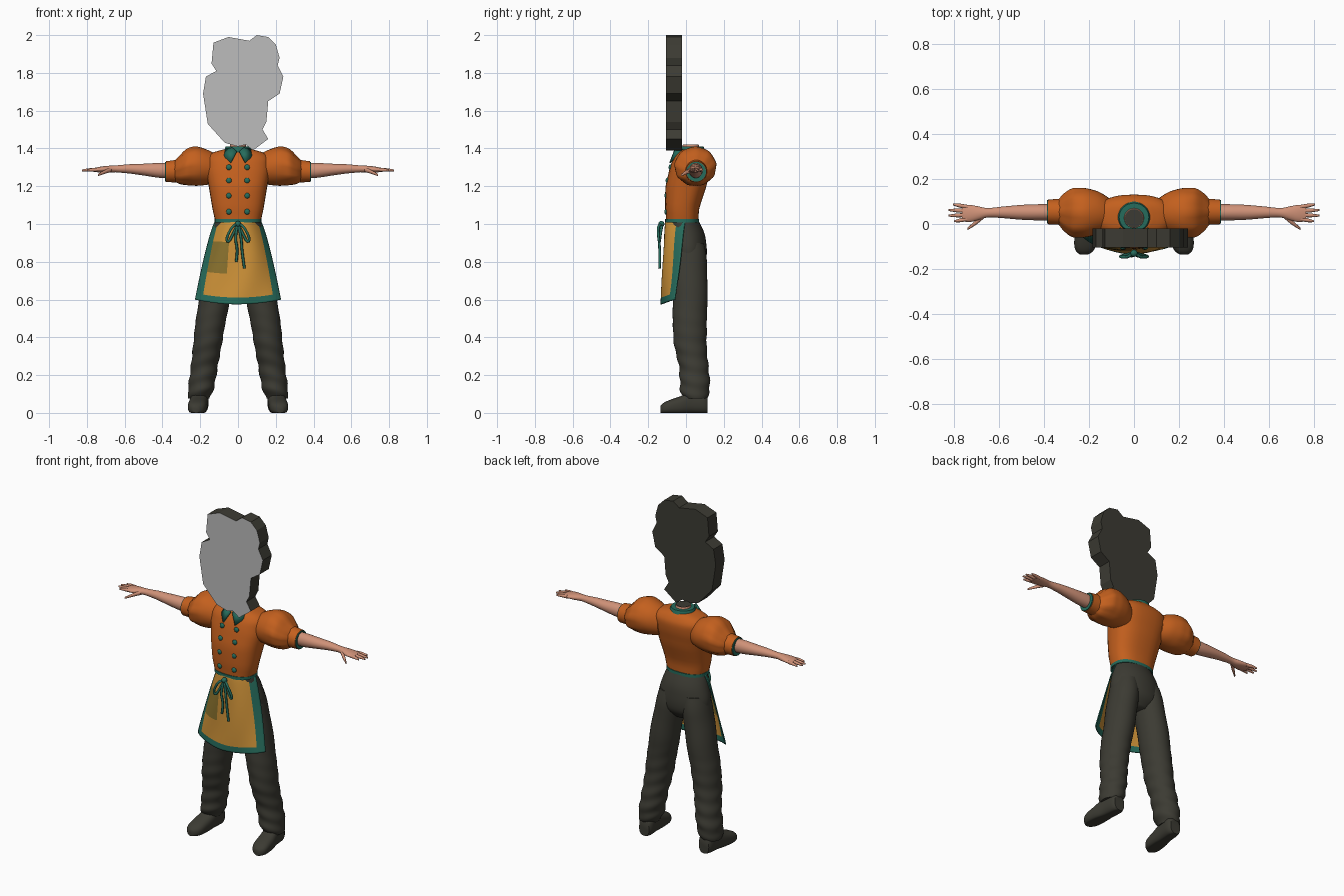
import bpy, bmesh, math
from mathutils import Vector

cube = bpy.data.objects.get("Cube")
if cube:
    bpy.data.objects.remove(cube, do_unlink=True)


def material(name, r, g, b):
    """Flat colour from display values, stored as linear."""
    colour = [((c / 255 + 0.055) / 1.055) ** 2.4 for c in (r, g, b)] + [1]
    mat = bpy.data.materials.new(name)
    mat.use_nodes = True
    mat.diffuse_color = colour
    mat.node_tree.nodes["Principled BSDF"].inputs["Base Color"].default_value = colour
    return mat


orange = material("orange cloth", 196, 96, 30)
teal = material("teal trim", 38, 108, 92)
yellow = material("apron yellow", 206, 146, 56)
olive = material("pocket olive", 138, 114, 46)
charcoal = material("charcoal", 60, 59, 51)
skin = material("skin", 208, 146, 120)
grey = material("plate grey", 188, 188, 188)


def finish(name, bm, *mats, angle=50):
    bmesh.ops.recalc_face_normals(bm, faces=bm.faces)
    mesh = bpy.data.meshes.new(name)
    bm.to_mesh(mesh)
    bm.free()
    for mat in mats:
        mesh.materials.append(mat)
    obj = bpy.data.objects.new(name, mesh)
    bpy.context.collection.objects.link(obj)
    bpy.ops.object.select_all(action='DESELECT')
    obj.select_set(True)
    bpy.context.view_layer.objects.active = obj
    bpy.ops.object.shade_smooth_by_angle(angle=math.radians(angle))
    return obj


def smooth_rings(rings, steps):
    """Spline through (x, y, z, half width, half depth) rings without overshoot."""
    keys = [Vector(r) for r in rings]
    result = []
    for i in range(len(keys) - 1):
        b, c = keys[i], keys[i + 1]
        a, d = keys[max(i - 1, 0)], keys[min(i + 2, len(keys) - 1)]
        for s in range(steps):
            t = s / steps
            p = (b * 2 + (c - a) * t + (a * 2 - b * 5 + c * 4 - d) * t ** 2
                 + (b * 3 - a - c * 3 + d) * t ** 3) / 2
            result.append([min(max(v, min(lo, hi)), max(lo, hi))
                           for v, lo, hi in zip(p, b, c)])
    return result + [list(keys[-1])]


def loft(name, rings, mat, axis='z', power=2, fold=None, side=1, steps=4, sides=32):
    """Skin a body through rounded rings set across one axis."""
    bm = bmesh.new()
    loops = []
    for x, y, z, a, b in smooth_rings(rings, steps):
        along = {'x': x, 'y': y, 'z': z}[axis]
        loop = []
        for k in range(sides):
            ang = math.tau * k / sides
            c, s = math.cos(ang), math.sin(ang)
            f = fold(ang, along) if fold else 1
            u = math.copysign(abs(c) ** (2 / power), c) * a * f
            v = math.copysign(abs(s) ** (2 / power), s) * b * f
            dx, dy, dz = {'x': (0, u, v), 'y': (u, 0, v), 'z': (u, v, 0)}[axis]
            loop.append(bm.verts.new(((x + dx) * side, y + dy, max(z + dz, 0))))
        loops.append(loop)
    for low, high in zip(loops, loops[1:]):
        for k in range(sides):
            n = (k + 1) % sides
            bm.faces.new((low[k], low[n], high[n], high[k]))
    bm.faces.new(loops[0])
    bm.faces.new(loops[-1])
    return finish(name, bm, mat)


def ribbon(name, points, mat, radius, closed=False):
    """Round cord along a smooth path."""
    curve = bpy.data.curves.new(name, 'CURVE')
    curve.dimensions = '3D'
    curve.bevel_depth, curve.bevel_resolution = radius, 2
    curve.use_fill_caps = True
    spline = curve.splines.new('NURBS')
    spline.points.add(len(points) - 1)
    for point, co in zip(spline.points, points):
        point.co = (*co, 1)
    spline.use_cyclic_u, spline.use_endpoint_u = closed, not closed
    spline.order_u, spline.resolution_u = 3, 6
    curve.materials.append(mat)
    bpy.context.collection.objects.link(bpy.data.objects.new(name, curve))


# Head plate: cut-out outline with a pale front
outline = [(-.13, 1.96), (-.05, 1.99), (.06, 1.97), (.1, 2), (.16, 1.99), (.2, 1.95),
           (.22, 1.88), (.21, 1.84), (.24, 1.78), (.22, 1.69), (.16, 1.65), (.15, 1.54),
           (.13, 1.5), (.16, 1.45), (.08, 1.39), (.04, 1.42), (0, 1.41), (-.07, 1.43),
           (-.16, 1.53), (-.185, 1.69), (-.17, 1.78), (-.115, 1.81), (-.14, 1.85)]
bm = bmesh.new()
front = bm.faces.new([bm.verts.new((x, -.105, z)) for x, z in outline])
extruded = bmesh.ops.extrude_face_region(bm, geom=[front], use_keep_orig=True)["geom"]
moved = [g for g in extruded if isinstance(g, bmesh.types.BMVert)]
bmesh.ops.translate(bm, verts=moved, vec=(0, .085, 0))
bm.normal_update()
for face in bm.faces:
    face.material_index = int(face.calc_center_median().y < -.1)
finish("head_plate", bm, charcoal, grey, angle=20)

# Jacket body, waistband, collar and neck
loft("jacket", [(0, -.02, 1.015, .12, .085), (0, -.02, 1.08, .135, .09),
                (0, 0, 1.2, .155, .108), (0, .018, 1.28, .17, .108),
                (0, .03, 1.34, .17, .1), (0, .033, 1.375, .14, .08),
                (0, .033, 1.395, .075, .06)], orange, power=2.5)
loft("waistband", [(0, -.02, 1.008, .124, .09), (0, -.02, 1.026, .124, .09)],
     teal, power=2.4, steps=1)
loft("collar_stand", [(0, .03, 1.365, .082, .078), (0, .03, 1.41, .066, .063)], teal)
loft("neck", [(0, .03, 1.38, .05, .05), (0, .025, 1.42, .042, .042)], skin)
loft("neck_opening", [(0, .025, 1.42, .04, .04), (0, .025, 1.422, .04, .04)],
     charcoal, steps=1)

# Trousers seat
loft("trouser_seat", [(0, -.018, 1.018, .118, .084), (0, 0, .95, .14, .098),
                      (0, .01, .87, .16, .1), (0, .015, .8, .15, .088),
                      (0, .015, .75, .07, .05)], charcoal)


def trouser_folds(ang, z):
    low = max(0, .6 - z)
    return 1 + .1 * low * math.sin(z * 75 + 2 * math.sin(ang + 1)) + .012 * math.sin(z * 30 + ang)


def sleeve_pleats(ang, x):
    return 1 + .035 * math.sin(9 * ang) * min(1, max(0, (x - .18) * 9))


# Limbs, sleeves and shoes on both sides
for label, side in (("left", 1), ("right", -1)):
    loft(label + "_trouser_leg",
         [(.075, .01, .9, .07, .085), (.09, .015, .8, .08, .095), (.125, .022, .6, .082, .092),
          (.157, .02, .4, .077, .088), (.177, .04, .25, .071, .078), (.197, .048, .13, .068, .079),
          (.205, .05, .075, .055, .06)], charcoal, fold=trouser_folds, side=side, steps=12)
    loft(label + "_shoe",
         [(.2, .115, .045, .033, .045), (.2, .09, .055, .044, .06), (.205, .03, .055, .046, .06),
          (.212, -.03, .04, .05, .048), (.217, -.09, .03, .049, .037),
          (.22, -.12, .024, .038, .028), (.222, -.136, .018, .018, .018)],
         charcoal, axis='y', power=2.5, side=side)
    loft(label + "_puff_sleeve",
         [(.11, .045, 1.29, .07, .075), (.16, .05, 1.3, .095, .092), (.22, .05, 1.305, .11, .104),
          (.27, .05, 1.3, .109, .096), (.31, .052, 1.285, .084, .074),
          (.335, .054, 1.28, .056, .055)], orange, axis='x', fold=sleeve_pleats, side=side)
    loft(label + "_cuff", [(.322, .054, 1.28, .058, .06), (.382, .054, 1.277, .055, .055)],
         orange, axis='x', side=side)
    loft(label + "_cuff_trim", [(.376, .054, 1.277, .052, .052), (.387, .054, 1.277, .052, .052)],
         teal, axis='x', side=side, steps=1)
    loft(label + "_arm",
         [(.34, .052, 1.282, .036, .04), (.42, .052, 1.284, .036, .039), (.5, .052, 1.288, .033, .031),
          (.58, .052, 1.292, .026, .024), (.65, .05, 1.292, .021, .018),
          (.69, .048, 1.29, .03, .018), (.73, .047, 1.288, .038, .015),
          (.765, .048, 1.286, .036, .01)], skin, axis='x', side=side)
    # Fingers fan out from the palm
    for i, tip in enumerate((.8, .825, .825, .805)):
        root, end = .022 + .018 * i, .012 + .025 * i
        loft(f"{label}_finger_{i + 1}",
             [(.74, root, 1.287, .009, .011), ((.74 + tip) / 2, (root + end) / 2, 1.287, .009, .009),
              (tip, end, 1.284, .004, .005)], skin, axis='x', side=side, sides=10)
    loft(label + "_thumb",
         [(.67, .035, 1.288, .012, .013), (.7, .01, 1.278, .012, .011),
          (.74, -.022, 1.26, .005, .006)], skin, axis='x', side=side, sides=10)

    # Collar flap
    bm = bmesh.new()
    flap = [(.006, -.065, 1.385), (.03, -.055, 1.405), (.066, -.02, 1.398),
            (.078, -.05, 1.36), (.04, -.088, 1.325)]
    bm.faces.new([bm.verts.new((x * side, y, z)) for x, y, z in flap])
    bmesh.ops.triangulate(bm, faces=bm.faces)
    finish(label + "_collar_flap", bm, teal).modifiers.new("thickness", 'SOLIDIFY').thickness = .008

    # Buttons in a column
    for i, (y, z) in enumerate(((-.083, 1.3), (-.099, 1.23), (-.105, 1.15), (-.106, 1.065))):
        bm = bmesh.new()
        bmesh.ops.create_uvsphere(bm, u_segments=14, v_segments=8, radius=.015)
        bmesh.ops.scale(bm, vec=(1, .6, 1), verts=bm.verts)
        bmesh.ops.translate(bm, vec=(.048 * side, y, z), verts=bm.verts)
        finish(f"{label}_button_{i + 1}", bm, teal)

    # Bow loop and hanging tail
    ribbon(label + "_bow_loop",
           [(0, -.125, 1), (.03 * side, -.15, .99), (.065 * side, -.145, .92),
            (.05 * side, -.14, .9), (.025 * side, -.135, .95)], teal, .007, closed=True)
    drop = .765 if side > 0 else .8
    ribbon(label + "_bow_tail",
           [(0, -.13, 1), (.018 * side, -.145, .93), (.01 * side + .01, -.138, .86),
            (.022 * side + .012, -.14, drop)], teal, .007)

# Bow knot
bm = bmesh.new()
bmesh.ops.create_uvsphere(bm, u_segments=14, v_segments=8, radius=.016)
bmesh.ops.translate(bm, vec=(0, -.13, 1), verts=bm.verts)
finish("bow_knot", bm, teal)

# Apron: curved sheet with trim and pocket chosen by position
columns, rows = 60, 50
bm = bmesh.new()
sheet = []
for r in range(rows + 1):
    v = r / rows
    width = .118 + .11 * v ** .75
    line = []
    for c in range(columns + 1):
        u = 2 * c / columns - 1
        x = width * u
        y = -.108 - .022 * v ** .6 + (.105 - .03 * v) * abs(u) ** 3
        y += .005 * v * math.sin(6 * u + 5 * v)
        line.append(bm.verts.new((x, y, 1.02 - .42 * v - .025 * v * (1 - u * u))))
    sheet.append(line)
for r in range(rows):
    for c in range(columns):
        face = bm.faces.new((sheet[r][c], sheet[r][c + 1], sheet[r + 1][c + 1], sheet[r + 1][c]))
        u, v = 2 * (c + .5) / columns - 1, (r + .5) / rows
        if abs(u) > .84 or v > .92 or v < .02:
            face.material_index = 1
        elif u < -.3 and .26 < v < .64 - .1 * max(0, abs(u + .57) - .17):
            face.material_index = 2
apron = finish("apron", bm, yellow, teal, olive)
apron.modifiers.new("thickness", 'SOLIDIFY').thickness = .006
